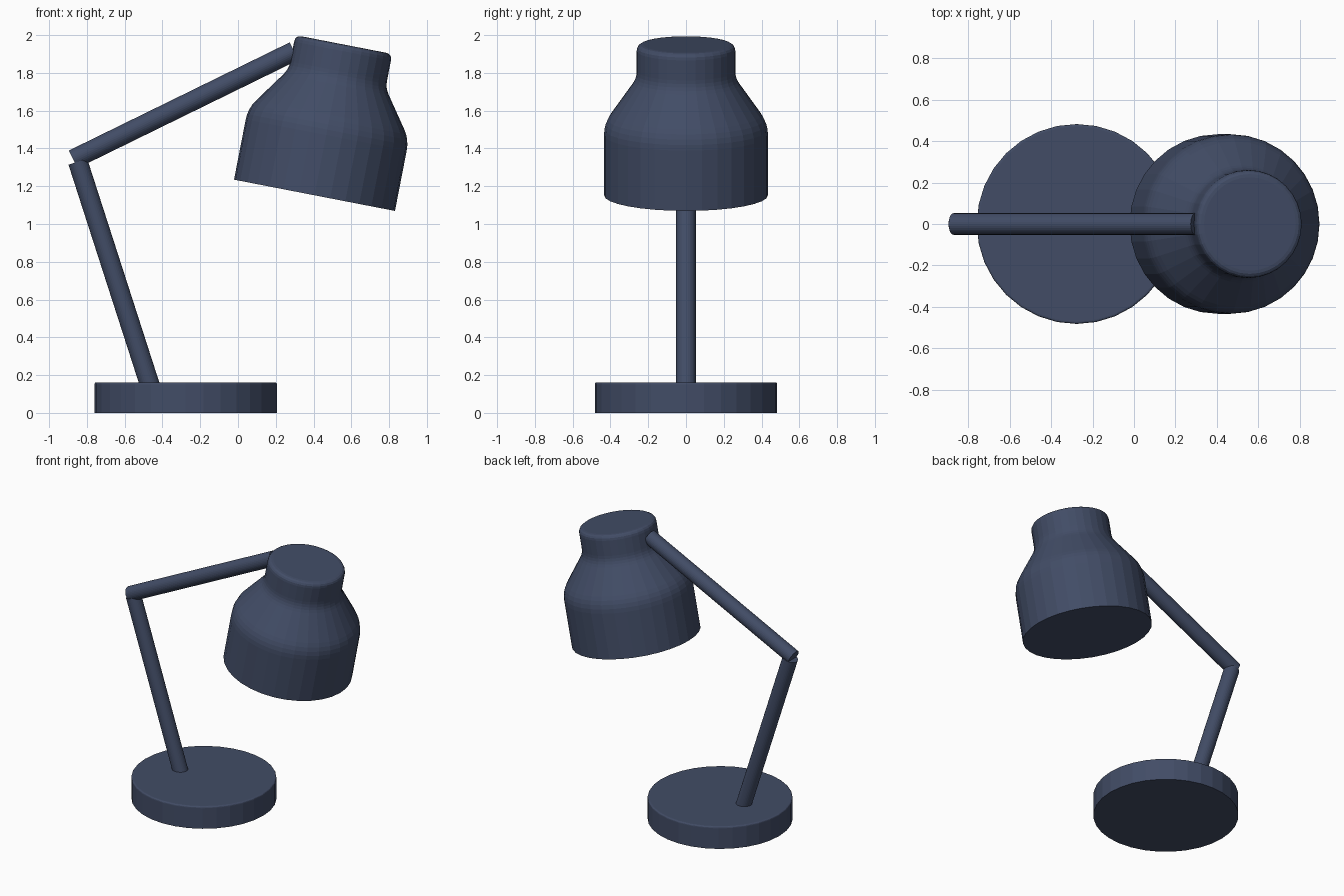
import bpy, math
from mathutils import Vector

cube = bpy.data.objects.get("Cube")
if cube:
    bpy.data.objects.remove(cube)

paint = bpy.data.materials.new("slate blue paint")
paint.use_nodes = True
colour = (0.054, 0.073, 0.133, 1)
paint.diffuse_color = colour
paint.node_tree.nodes["Principled BSDF"].inputs["Base Color"].default_value = colour

SIDES = 32


def rounded(points, steps=4):
    """Round profile corners; each point is (radius, height, cut length)."""
    out = []
    for i, (r, h, cut) in enumerate(points):
        p = Vector((r, h))
        if not cut:
            out.append(p)
            continue
        a = p + (Vector(points[i - 1][:2]) - p).normalized() * cut
        b = p + (Vector(points[i + 1][:2]) - p).normalized() * cut
        for k in range(steps + 1):
            t = k / steps
            out.append(a * (1 - t) ** 2 + p * 2 * t * (1 - t) + b * t * t)
    return out


def lathe(name, profile, sides=SIDES):
    """Closed solid turned around its own z axis, with flat end caps."""
    verts, faces = [], []
    for p in profile:
        for s in range(sides):
            a = 2 * math.pi * s / sides
            verts.append((p.x * math.cos(a), p.x * math.sin(a), p.y))
    for ring in range(len(profile) - 1):
        for s in range(sides):
            n = (s + 1) % sides
            lo, hi = ring * sides, (ring + 1) * sides
            faces.append((lo + s, lo + n, hi + n, hi + s))
    faces.append(tuple(reversed(range(sides))))
    faces.append(tuple(range(len(verts) - sides, len(verts))))
    mesh = bpy.data.meshes.new(name)
    mesh.from_pydata(verts, [], faces)
    mesh.materials.append(paint)
    obj = bpy.data.objects.new(name, mesh)
    bpy.context.collection.objects.link(obj)
    return obj


def rod(name, start, end, radius=0.052):
    """Straight round bar between two points."""
    start, end = Vector(start), Vector(end)
    axis = end - start
    obj = lathe(name, [Vector((radius, 0)), Vector((radius, axis.length))])
    obj.location = start
    obj.rotation_euler = axis.to_track_quat('Z', 'Y').to_euler()
    return obj


# Round foot with a softened top rim
base = lathe("base", rounded([(0.483, 0, 0), (0.483, 0.162, 0.012), (0, 0.162, 0)])[:-1])
base.location = (-0.277, 0, 0)

# Two-part arm
rod("lower_arm", (-0.445, 0, 0.08), (-0.848, 0, 1.33))
rod("upper_arm", (-0.873, 0, 1.342), (0.297, 0, 1.915))

# Tilted bell-shaped shade, closed underneath
shade = lathe("shade", rounded([
    (0.434, 0, 0), (0.434, 0.385, 0.06), (0.261, 0.63, 0.04),
    (0.261, 0.813, 0.035), (0, 0.813, 0)])[:-1])
shade.location = (0.405, 0, 1.152)
shade.rotation_euler = (0, math.radians(11), 0)
